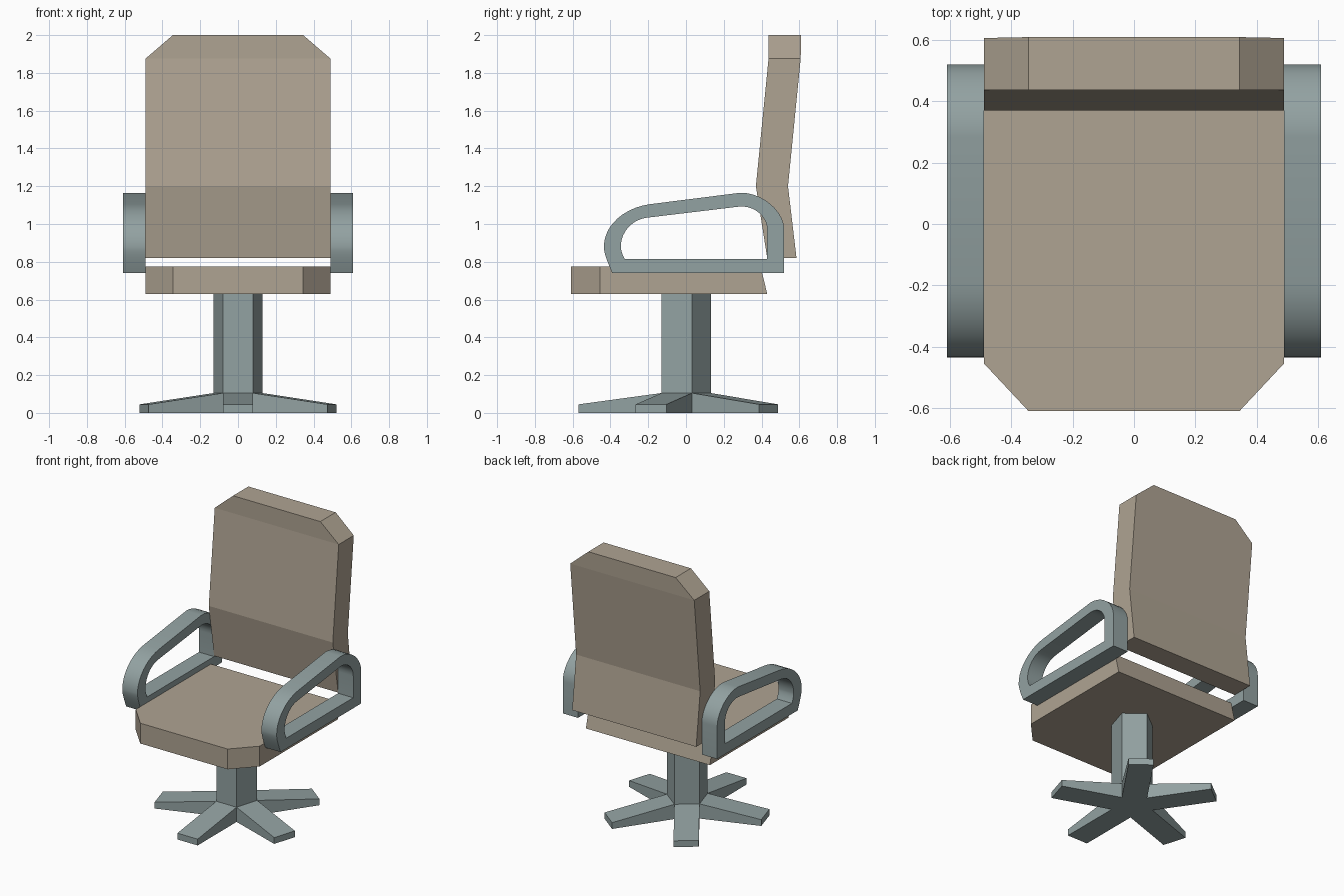
import bpy, bmesh, math
from mathutils import Vector

if "Cube" in bpy.data.objects:
    bpy.data.objects.remove(bpy.data.objects["Cube"])


def material(name, rgb):
    m = bpy.data.materials.new(name)
    m.diffuse_color = (*rgb, 1)
    m.use_nodes = True
    m.node_tree.nodes["Principled BSDF"].inputs["Base Color"].default_value = m.diffuse_color
    return m


TAN = material("tan_upholstery", (0.43, 0.37, 0.29))
GREY = material("grey_frame", (0.29, 0.36, 0.36))


def finish(bm, name, mat):
    bmesh.ops.recalc_face_normals(bm, faces=bm.faces)
    me = bpy.data.meshes.new(name)
    bm.to_mesh(me)
    bm.free()
    me.materials.append(mat)
    ob = bpy.data.objects.new(name, me)
    bpy.context.collection.objects.link(ob)
    return ob


def loft(name, rings, mat):
    """Solid through a stack of equal-sized rings, capped at both ends."""
    bm = bmesh.new()
    rows = [[bm.verts.new(p) for p in r] for r in rings]
    n = len(rows[0])
    for a, b in zip(rows, rows[1:]):
        for i in range(n):
            j = (i + 1) % n
            bm.faces.new((a[i], a[j], b[j], b[i]))
    bm.faces.new(rows[0])
    bm.faces.new(rows[-1])
    return finish(bm, name, mat)


# Seat: chamfered front corners, slanted rear edge
def seat_ring(z, back):
    half = [(0.49, back), (0.49, -0.455), (0.345, -0.61)]
    return [(x, y, z) for x, y in half] + [(-x, y, z) for x, y in reversed(half)]


loft("seat", [seat_ring(0.63, 0.43), seat_ring(0.775, 0.395)], TAN)

# Backrest: bent slab with chamfered top corners (z, front y, back y, half width)
back_levels = [(0.82, 0.43, 0.585, 0.49), (1.2, 0.37, 0.54, 0.49),
               (1.875, 0.437, 0.607, 0.49), (2.0, 0.437, 0.61, 0.345)]
loft("backrest", [[(-w, f, z), (w, f, z), (w, b, z), (-w, b, z)]
                  for z, f, b, w in back_levels], TAN)

# Pentagonal post, flat side to the front
CY, SY = -0.013, 1.065       # base centre and slight depth stretch
W = 0.08                     # half width of a leg = half a pentagon side
R_HUB = W / math.sin(math.radians(36))


def base_point(x, y, z):
    return Vector((x, y * SY + CY, z))


def hub(z):
    angs = [math.radians(-54 + 72 * i) for i in range(5)]
    return [base_point(R_HUB * math.cos(a), R_HUB * math.sin(a), z) for a in angs]


loft("post", [hub(0.0), hub(0.105), hub(0.63)], GREY)

# Five tapering legs, one growing from each side of the post
R_IN, R_TIP = W / math.tan(math.radians(36)), 0.523
for k in range(5):
    a = math.radians(-90 + 72 * k)
    c, s = math.cos(a), math.sin(a)

    def section(r, h):
        return [base_point(r * c - t * s, r * s + t * c, z)
                for t, z in ((-W, 0), (W, 0), (W, h), (-W, h))]

    loft(f"leg_{k + 1}", [section(R_IN, 0.105), section(R_TIP, 0.045)], GREY)

# Armrest outlines in the y-z plane: (point, left handle, right handle)
outer = [((-0.39, 0.74), (-0.405, 0.775), None),
         ((0.52, 0.74), None, None),
         ((0.52, 0.97), None, (0.52, 1.07)),
         ((0.285, 1.165), (0.40, 1.17), None),
         ((-0.19, 1.105), None, (-0.33, 1.087)),
         ((-0.435, 0.88), (-0.435, 0.99), (-0.435, 0.84))]
inner = [((-0.325, 0.815), (-0.335, 0.835), None),
         ((0.43, 0.815), None, None),
         ((0.43, 0.97), None, (0.43, 1.04)),
         ((0.28, 1.092), (0.36, 1.10), None),
         ((-0.21, 1.033), None, (-0.295, 1.02)),
         ((-0.345, 0.88), (-0.345, 0.95), (-0.345, 0.86))]


def armrest(name, x):
    cu = bpy.data.curves.new(name, "CURVE")
    cu.dimensions, cu.fill_mode = "2D", "BOTH"
    cu.extrude, cu.resolution_u = 0.06, 10
    for loop in (outer, inner):
        sp = cu.splines.new("BEZIER")
        sp.bezier_points.add(len(loop) - 1)
        sp.use_cyclic_u = True
        for bp, (co, left, right) in zip(sp.bezier_points, loop):
            bp.co = (*co, 0)
            bp.handle_left_type = "FREE" if left else "VECTOR"
            bp.handle_right_type = "FREE" if right else "VECTOR"
            bp.handle_left = (*(left or co), 0)
            bp.handle_right = (*(right or co), 0)
    cu.materials.append(GREY)
    ob = bpy.data.objects.new(name, cu)
    ob.rotation_euler = (math.pi / 2, 0, math.pi / 2)
    ob.location.x = x
    bpy.context.collection.objects.link(ob)
    bpy.ops.object.select_all(action="DESELECT")
    ob.select_set(True)
    bpy.context.view_layer.objects.active = ob
    bpy.ops.object.convert(target="MESH")
    ob = bpy.context.object
    bm = bmesh.new()
    bm.from_mesh(ob.data)
    bmesh.ops.remove_doubles(bm, verts=bm.verts, dist=0.0005)
    bmesh.ops.recalc_face_normals(bm, faces=bm.faces)
    bm.to_mesh(ob.data)
    bm.free()
    bpy.ops.object.shade_smooth_by_angle(angle=math.radians(30))


armrest("right_armrest", 0.55)
armrest("left_armrest", -0.55)
